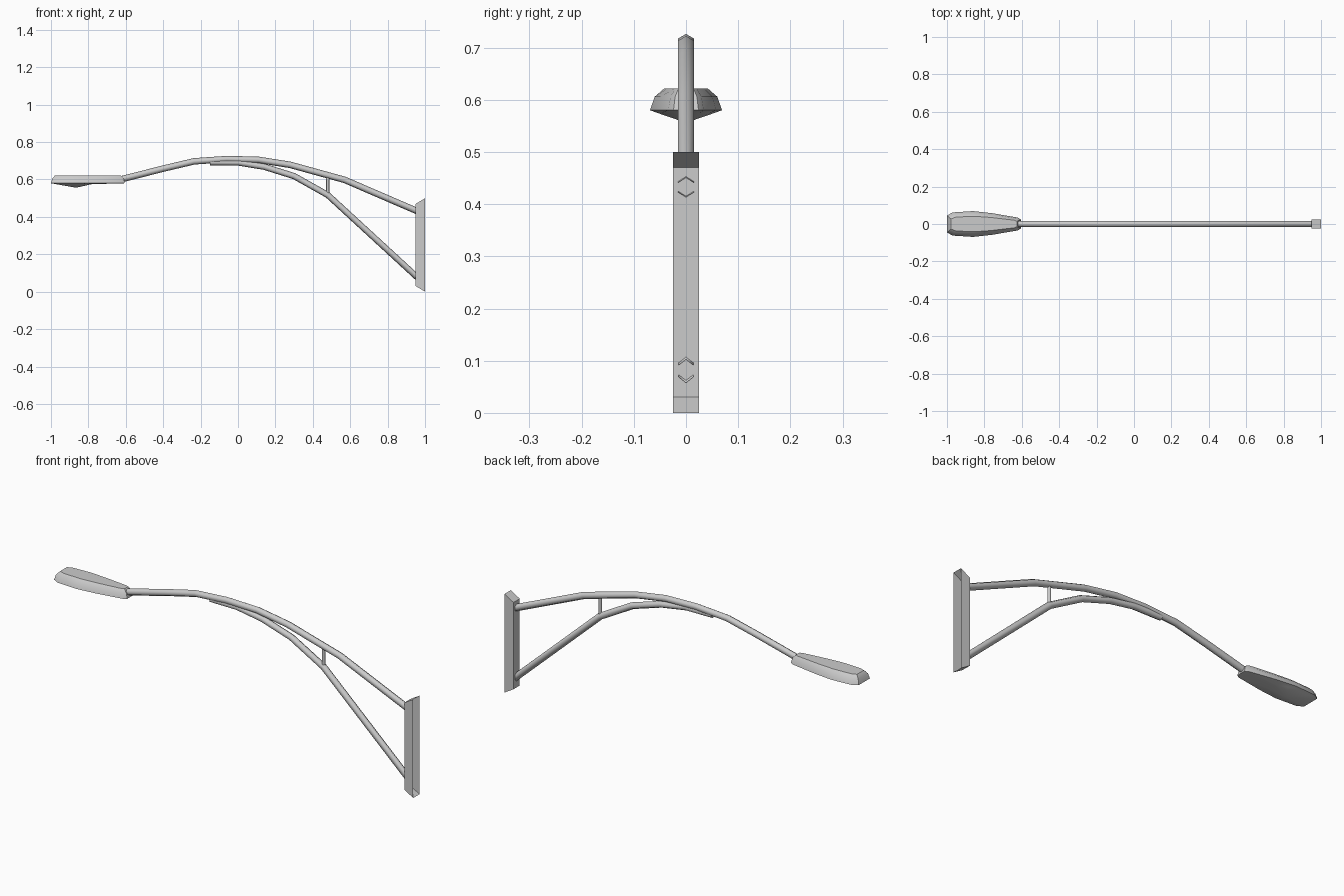
import bpy, math
from mathutils import Vector

if "Cube" in bpy.data.objects:
    bpy.data.objects.remove(bpy.data.objects["Cube"])


def make(name, verts, faces, angle=None):
    me = bpy.data.meshes.new(name)
    me.from_pydata(verts, [], faces)
    me.update()
    ob = bpy.data.objects.new(name, me)
    bpy.context.collection.objects.link(ob)
    if angle:
        bpy.ops.object.select_all(action='DESELECT')
        ob.select_set(True)
        bpy.context.view_layer.objects.active = ob
        bpy.ops.object.shade_smooth_by_angle(angle=math.radians(angle))
    return ob


def bridge(a, b, n):
    return [(a + i, a + (i + 1) % n, b + (i + 1) % n, b + i) for i in range(n)]


def tube(name, path, r, cap_end=False):
    """Six-sided pipe in the xz plane, mitred at bends, cut vertically at its ends."""
    pts = [Vector(p) for p in path]
    verts, faces = [], []
    for i, p in enumerate(pts):
        d1 = (p - pts[i - 1]).normalized() if i else None
        d2 = (pts[i + 1] - p).normalized() if i < len(pts) - 1 else None
        if d1 and d2:
            t = (d1 + d2).normalized()
            up = Vector((t.y, -t.x)) * (r / t.dot(d1))
        else:
            up = Vector((0, r / abs((d1 or d2).x)))
        for k in range(6):
            a = k * math.pi / 3
            q = p + up * math.cos(a)
            verts.append((q.x, r * math.sin(a), q.y))
        if i:
            faces += bridge((i - 1) * 6, i * 6, 6)
    if cap_end:
        faces.append(tuple(range(len(verts) - 6, len(verts))))
    return make(name, verts, faces, 62)


# Wall bracket: bevelled channel, open at the wall side
verts = [(x, y, z) for x, z0, z1 in ((0.95, 0.03, 0.47), (1.0, 0.0, 0.5))
         for y, z in ((-.025, z0), (.025, z0), (.025, z1), (-.025, z1))]
make("wall_bracket", verts, [(0, 3, 2, 1)] + bridge(0, 4, 4))

# Upper and lower arms
tube("upper_arm", [(.955, .432), (.57, .598), (.28, .678), (.11, .705), (-.06, .709),
                   (-.235, .697), (-.40, .658), (-.62, .602)], .0172)
tube("lower_arm", [(.955, .08), (.48, .517), (.30, .618), (.14, .668), (0, .691),
                   (-.15, .692)], .0165, True)

# Short strut between the arms
sv = [(.48 + .009 * math.cos(k * math.pi / 3), .009 * math.sin(k * math.pi / 3), z)
      for z in (.52, .622) for k in range(6)]
make("strut", sv, bridge(0, 6, 6), 62)

# Lamp head: plan outline stacked in shrinking levels
half = [(-1.0, .045), (-.97, .062), (-.86, .069), (-.76, .058), (-.62, .034), (-.605, .024)]
outline = [(x, -y) for x, y in half] + [(x, y) for x, y in reversed(half)]
n = len(outline)
verts, faces = [], []
for li, (z, inset, sy) in enumerate(((.58, 0, 1), (.606, .007, .87), (.622, .022, .6))):
    s = 1 - inset / .2
    verts += [(-.80 + (x + .80) * s, y * sy, z) for x, y in outline]
    if li:
        faces += bridge((li - 1) * n, li * n, n)
faces.append(tuple(range(2 * n, 3 * n)))
make("lamp_head", verts, faces, 40)

# Lens: faceted shallow bowl under the head
verts = [(x, y, .58) for x, y in outline]
verts += [(-.865 + (x + .865) * (.8 if x < -.865 else .32), y * .8, .575) for x, y in outline]
verts.append((-.865, 0, .556))
faces = [f[::-1] for f in bridge(0, n, n)]
faces += [(n + (i + 1) % n, n + i, 2 * n) for i in range(n)]
make("lamp_lens", verts, faces, 30)
